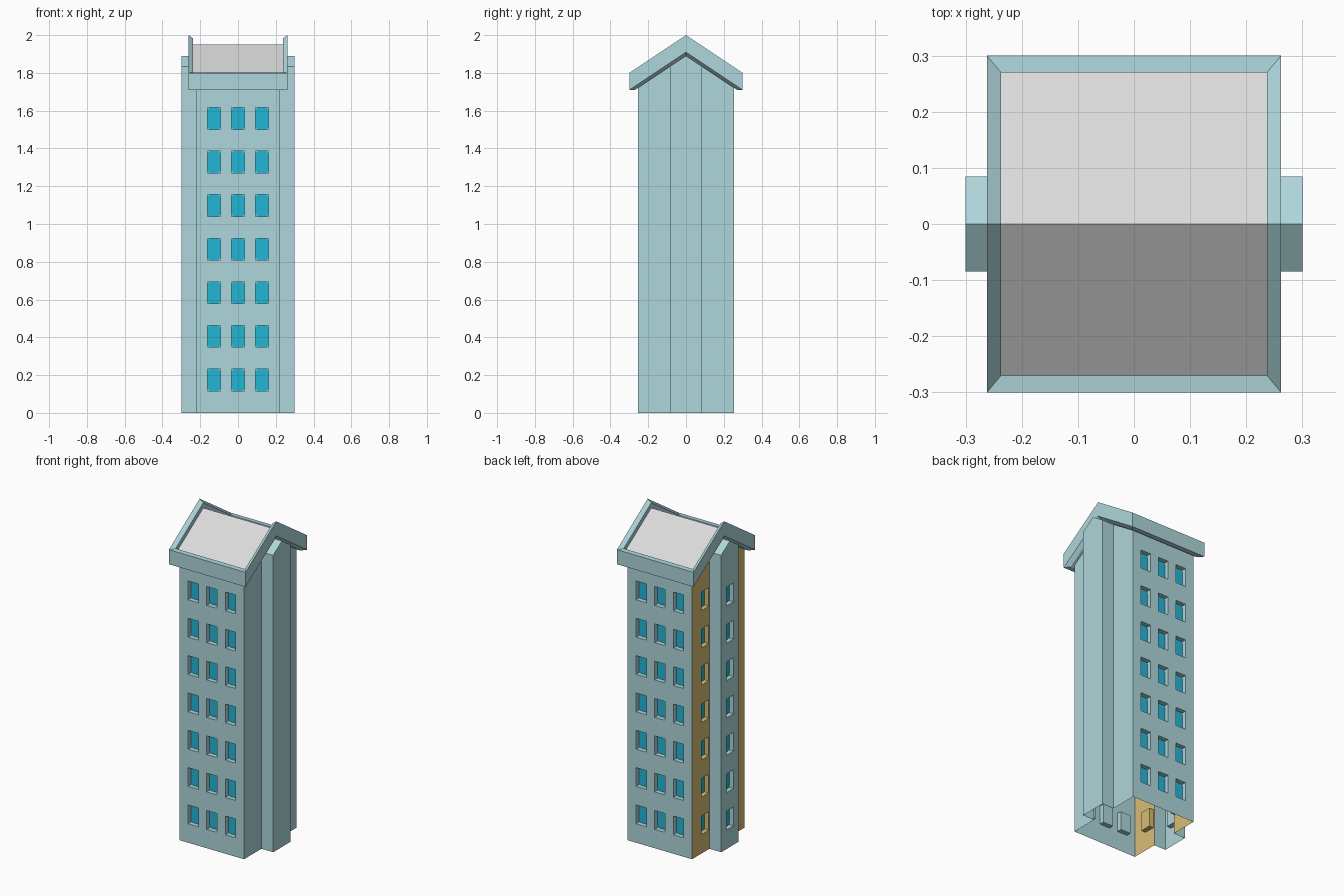
import bpy, bmesh
from mathutils import Vector

if "Cube" in bpy.data.objects:
    bpy.data.objects.remove(bpy.data.objects["Cube"])


def lin(c):
    c /= 255
    return c / 12.92 if c <= 0.04045 else ((c + 0.055) / 1.055) ** 2.4


def material(name, r, g, b):
    m = bpy.data.materials.new(name)
    m.diffuse_color = (lin(r), lin(g), lin(b), 1)
    m.use_nodes = True
    m.node_tree.nodes["Principled BSDF"].inputs["Base Color"].default_value = m.diffuse_color
    return m


TEAL = material("pale teal plaster", 174, 214, 219)
TAN = material("tan plaster", 216, 188, 118)
GLASS = material("blue glass", 36, 182, 214)
GREY = material("light grey roof", 219, 219, 219)

HX, HY = 0.22, 0.255        # main block half sizes
PX, PY = 0.30, 0.085        # side bay half sizes
SLOPE = 2 / 3
ROWS = [0.175 + 0.2305 * i for i in range(7)]
WU, WZ, DEPTH, CHAMFER = 0.035, 0.058, 0.03, 0.012
Z = Vector((0, 0, 1))


def under(y):
    return 1.89 - SLOPE * abs(y)


def finish(bm, name, mat):
    bmesh.ops.remove_doubles(bm, verts=bm.verts, dist=0.0002)
    me = bpy.data.meshes.new(name)
    bm.to_mesh(me)
    bm.free()
    me.materials.append(mat)
    ob = bpy.data.objects.new(name, me)
    bpy.context.collection.objects.link(ob)


def face(bm, pts):
    bm.faces.new([bm.verts.new(p) for p in pts])


def wall(bm, glass, n, dist, u0, u1, cols=()):
    """Vertical wall with outward normal n, recessed windows and a roof-following top."""
    n = Vector(n)
    u_dir = Z.cross(n)

    def P(u, z, d=0.0):
        return n * (dist - d) + u_dir * u + Z * z

    us = sorted([u0, u1] + [c + s * WU for c in cols for s in (-1, 1)])
    zs = sorted([0, 1.7] + ([r + s * WZ for r in ROWS for s in (-1, 1)] if cols else []))
    for a, b in zip(us, us[1:]):
        for c, d in zip(zs, zs[1:]):
            mu, mz = (a + b) / 2, (c + d) / 2
            ring = [(a, c), (b, c), (b, d), (a, d)]
            hole = any(abs(mu - k) < 0.01 for k in cols) and any(abs(mz - r) < 0.01 for r in ROWS)
            if not hole:
                face(bm, [P(*p) for p in ring])
                continue
            # reveal, back of recess and chamfered pane
            for p, q in zip(ring, ring[1:] + ring[:1]):
                face(bm, [P(*p), P(*q), P(*q, DEPTH), P(*p, DEPTH)])
            face(bm, [P(*p, DEPTH) for p in ring])
            k = CHAMFER
            octo = [(a + k, c), (b - k, c), (b, c + k), (b, d - k),
                    (b - k, d), (a + k, d), (a, d - k), (a, c + k)]
            face(glass, [P(*p, DEPTH - 0.002) for p in octo])
    # sloping strip up to the roof
    tops = [u0, 0, u1] if u0 < -0.001 and u1 > 0.001 else [u0, u1]
    for a, b in zip(tops, tops[1:]):
        face(bm, [P(a, 1.7), P(b, 1.7), P(b, under(P(b, 0).y)), P(a, under(P(a, 0).y))])


walls, side_walls, panes = bmesh.new(), bmesh.new(), bmesh.new()
C = 0.1275
# front and back walls
for s in (-1, 1):
    wall(walls, panes, (0, s, 0), HY, -HX, HX, (-C, 0, C))
# plain right wall, tan left wall, both split by the bays
for a, b, c in ((-HY, -PY, -C), (PY, HY, C)):
    wall(walls, panes, (1, 0, 0), HX, a, b)
    wall(side_walls, panes, (-1, 0, 0), HX, a, b, (c,))
# side bays
wall(walls, panes, (1, 0, 0), PX, -PY, PY)
wall(walls, panes, (-1, 0, 0), PX, -PY, PY, (0,))
for s in (-1, 1):
    for a, b in ((-PX, -HX), (HX, PX)):
        wall(walls, panes, (0, s, 0), PY, a, b)
        pts = [(a, 0), (b, 0), (b, s * PY), (a, s * PY)]
        face(walls, [(x, y, under(y)) for x, y in (pts if s > 0 else pts[::-1])])
finish(walls, "tower_walls", TEAL)
finish(side_walls, "left_side_walls", TAN)
finish(panes, "window_panes", GLASS)

# gable roof: rings of six points joined from soffit to the recessed panel
roof, panel = bmesh.new(), bmesh.new()


def ring(x, y, ridge):
    return [Vector((px, py, ridge - SLOPE * abs(py)))
            for px, py in ((-x, -y), (x, -y), (x, 0), (x, y), (-x, y), (-x, 0))]


def slopes(bm, r, up):
    for q in ([r[0], r[1], r[2], r[5]], [r[5], r[2], r[3], r[4]]):
        face(bm, q if up else q[::-1])


OUT, INN = (0.262, 0.30), (0.237, 0.27)
rings = [ring(*INN, 1.89), ring(*OUT, 1.91), ring(*OUT, 2.0), ring(*INN, 1.982), ring(*INN, 1.95)]
for lo, hi in zip(rings, rings[1:]):
    for i in range(6):
        j = (i + 1) % 6
        face(roof, [lo[i], lo[j], hi[j], hi[i]])
slopes(roof, rings[0], False)
slopes(panel, rings[-1], True)
finish(roof, "roof_frame", TEAL)
finish(panel, "roof_panel", GREY)
